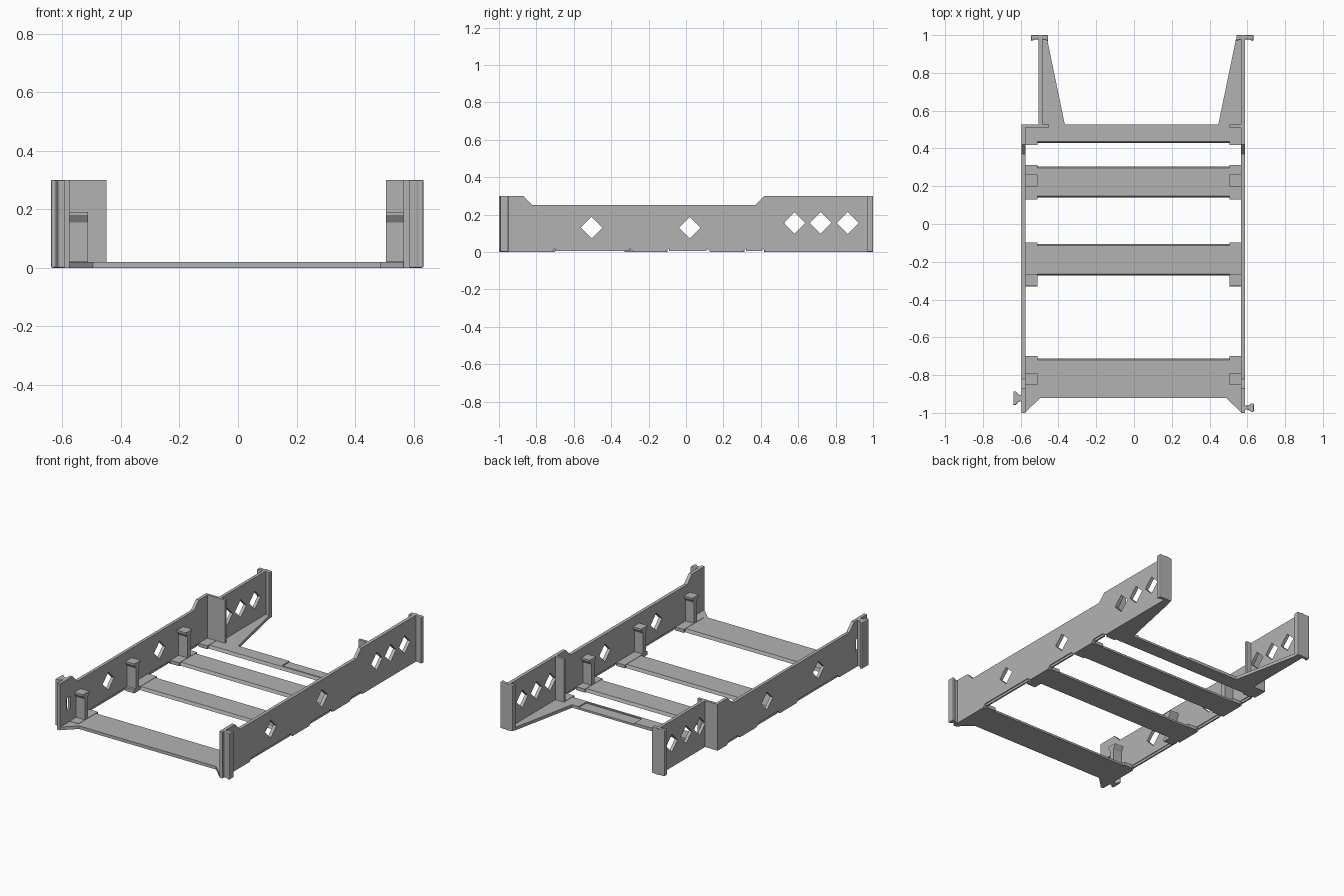
import bpy
import bmesh

cube = bpy.data.objects.get("Cube")
if cube:
    bpy.data.objects.remove(cube)

grey = bpy.data.materials.new("plain grey")
grey.use_nodes = True
COLOUR = (0.45, 0.45, 0.45, 1)
grey.diffuse_color = COLOUR
grey.node_tree.nodes["Principled BSDF"].inputs["Base Color"].default_value = COLOUR


def prism(name, pts, axis, lo, hi):
    """Extrude a profile along x (profile in y, z) or along z (profile in x, y)."""
    bm = bmesh.new()
    rings = []
    for d in (lo, hi):
        rings.append([bm.verts.new((d, a, b) if axis == "x" else (a, b, d))
                      for a, b in pts])
    bm.faces.new(rings[0])
    bm.faces.new(rings[1])
    n = len(pts)
    for i in range(n):
        j = (i + 1) % n
        bm.faces.new((rings[0][i], rings[0][j], rings[1][j], rings[1][i]))
    bmesh.ops.recalc_face_normals(bm, faces=bm.faces)
    mesh = bpy.data.meshes.new(name)
    bm.to_mesh(mesh)
    bm.free()
    mesh.materials.append(grey)
    obj = bpy.data.objects.new(name, mesh)
    bpy.context.collection.objects.link(obj)
    return obj


def rect(a0, a1, b0, b1):
    return [(a0, b0), (a1, b0), (a1, b1), (a0, b1)]


def box(name, x0, x1, y0, y1, z0, z1):
    return prism(name, rect(x0, x1, y0, y1), "z", z0, z1)


def finish(obj, cutters=()):
    """Apply boolean cuts and any other modifiers, then drop the cutters."""
    for c in cutters:
        c.hide_render = True
        mod = obj.modifiers.new("cut", "BOOLEAN")
        mod.operation = "DIFFERENCE"
        mod.solver = "EXACT"
        mod.object = c
    bpy.context.view_layer.update()
    done = obj.evaluated_get(bpy.context.evaluated_depsgraph_get())
    mesh = bpy.data.meshes.new_from_object(done)
    obj.modifiers.clear()
    obj.data = mesh
    for c in cutters:
        bpy.data.objects.remove(c)


def diamond(x, y, z, r=0.058):
    pts = [(y - r, z), (y, z - r), (y + r, z), (y, z + r)]
    return prism("diamond_cutter", pts, "x", x - 0.1, x + 0.1)


H = 0.3      # wall height at the ends
T = 0.02     # floor thickness
GAPS = [(-0.72, -0.28), (-0.11, 0.13), (0.30, 0.43)]
FRONT_HOLES = [(-0.505, 0.13), (0.02, 0.13)]
REAR_HOLES = [(0.58, 0.155), (0.72, 0.155), (0.865, 0.155)]


def wall_profile(y_end):
    pts = [(-1, 0), (-1, H), (-0.87, H), (-0.82, 0.25), (0.37, 0.25),
           (0.42, H), (y_end, H), (y_end, 0)]
    for a, b in reversed(GAPS):
        pts += [(b, 0), (b - T, T), (a + T, T), (a, 0)]
    return pts


# Side walls; the right one (as seen from the front) runs straight
straight_wall = prism("straight_side_wall", wall_profile(1), "x", 0.566, 0.588)
finish(straight_wall, [diamond(0.577, y, z) for y, z in FRONT_HOLES + REAR_HOLES])

stepped_wall = prism("stepped_side_wall", wall_profile(0.525), "x", -0.595, -0.575)
slot = box("slot_cutter", -0.7, -0.5, -0.93, -0.89, 0.10, 0.18)
finish(stepped_wall, [diamond(-0.585, y, z) for y, z in FRONT_HOLES] + [slot])

rear_wall = box("stepped_rear_wall", -0.505, -0.485, 0.515, 1, 0, H)
finish(rear_wall, [diamond(-0.495, y, z) for y, z in REAR_HOLES])

# Upright plates at the step
box("step_plate", -0.595, -0.45, 0.51, 0.526, 0, H)
box("rib_plate", 0.505, 0.57, 0.51, 0.526, 0, H)

# Thin sill strips under the walls between the crossbars
for a, b in GAPS:
    for x in (-0.59, 0.572):
        box("wall_sill", x, x + 0.01, a + T, b - T, 0.005, T)


# Crossbars with slightly sloped long edges
def crossbar(name, y0, y1, slope0=0.008, slope1=0.008):
    pts = [(y0, 0), (y1, 0), (y1 - slope1, T), (y0 + slope0, T)]
    return prism(name, pts, "x", -0.576, 0.568)


crossbar("front_crossbar", -0.92, -0.712, slope0=0)
crossbar("middle_crossbar", -0.272, -0.106)
crossbar("inner_crossbar", 0.14, 0.304)
rear_bar = crossbar("rear_crossbar", 0.43, 0.526, slope1=0)
finish(rear_bar, [box("recess_cutter", 0, 0.4, 0.45, 0.6, 0.013, 0.1)])

# Pads and flared clip posts where crossbars meet the walls
for wall_x, inner_x in ((-0.576, -0.512), (0.568, 0.506)):
    x0, x1 = sorted((wall_x, inner_x))
    for y0, y1 in ((-0.9, -0.70), (-0.33, -0.098), (0.13, 0.312), (0.418, 0.5)):
        box("crossbar_pad", x0, x1, y0, y1, 0, T + 0.002)
    for y in (-0.82, -0.297, 0.23):
        half = [(0.015, T), (0.015, 0.155), (0.032, 0.18), (0.032, 0.19)]
        pts = [(y + w, z) for w, z in half]
        pts += [(y - w, z) for w, z in reversed(half)]
        prism("clip_post", pts, "x", x0, x1)

# Triangular floor gussets
prism("front_gusset_a", [(-0.578, -1), (-0.495, -0.92), (-0.578, -0.92)], "z", 0, T)
prism("front_gusset_b", [(0.57, -1), (0.57, -0.92), (0.487, -0.92)], "z", 0, T)
prism("rear_gusset_a", [(-0.49, 0.52), (-0.365, 0.52), (-0.46, 0.98), (-0.49, 0.98)],
      "z", 0, T)
prism("rear_gusset_b", [(0.57, 0.52), (0.57, 0.98), (0.54, 0.98), (0.445, 0.52)],
      "z", 0, T)


# Full-height flared connectors
def connector(name, pts):
    obj = prism(name, pts, "z", 0, H)
    bevel = obj.modifiers.new("soft_edges", "BEVEL")
    bevel.width = 0.005
    bevel.segments = 2
    finish(obj)


for name, x in (("rear_connector_a", -0.50), ("rear_connector_b", 0.587)):
    connector(name, [(x - 0.045, 1), (x - 0.045, 0.968), (x - 0.02, 0.978),
                     (x + 0.02, 0.978), (x + 0.045, 0.968), (x + 0.045, 1)])
for name, x, s, y, w in (("front_connector_a", -0.59, -1, -0.922, 0.036),
                         ("front_connector_b", 0.585, 1, -0.972, 0.022)):
    n = w * 0.5
    connector(name, [(x, y - n), (x + s * 0.022, y - n), (x + s * 0.034, y - w),
                     (x + s * 0.049, y - w), (x + s * 0.049, y + w),
                     (x + s * 0.034, y + w), (x + s * 0.022, y + n), (x, y + n)])
